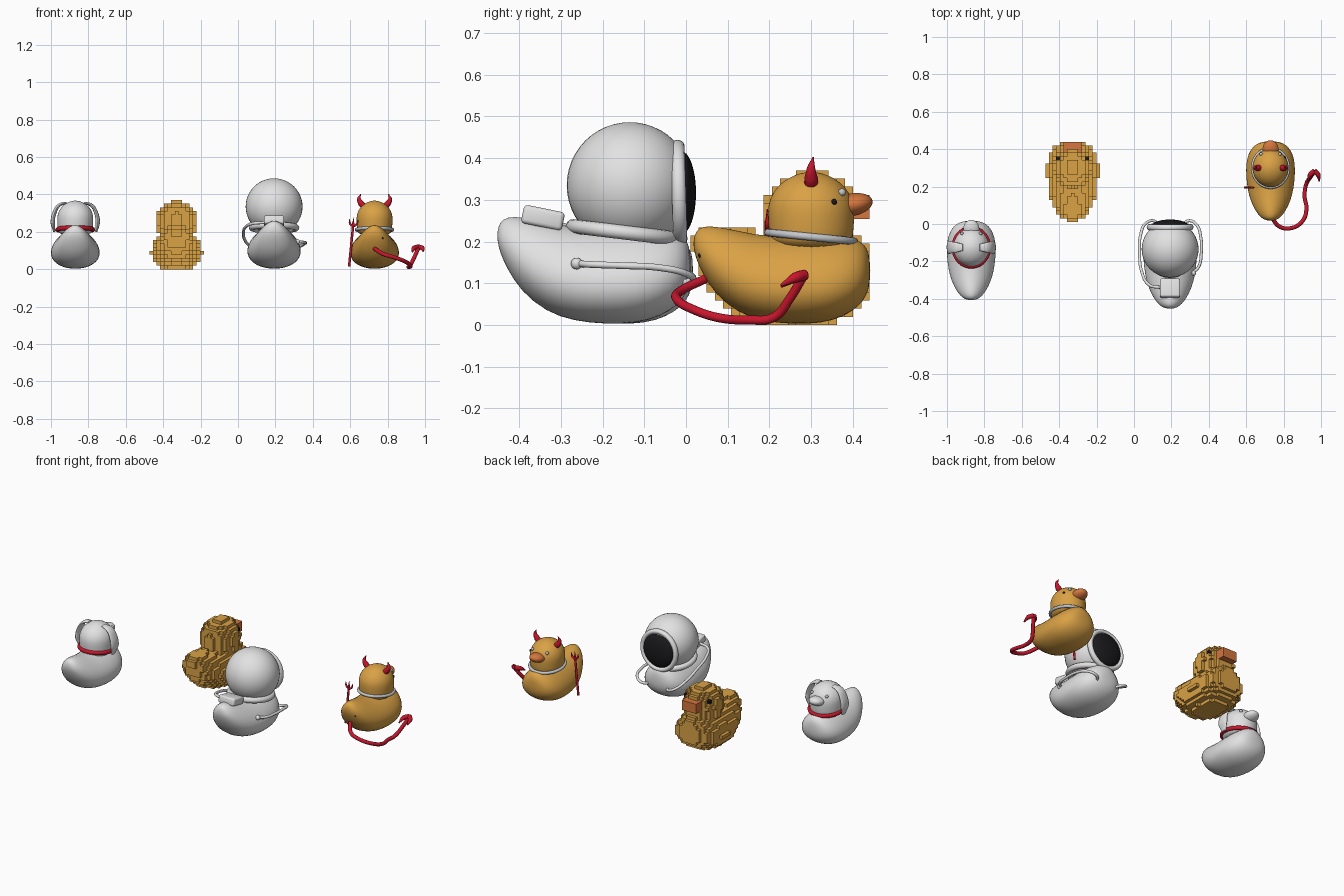
import bpy, bmesh, math
from mathutils import Vector, Matrix

if "Cube" in bpy.data.objects:
    bpy.data.objects.remove(bpy.data.objects["Cube"])


def mat(name, r, g, b):
    m = bpy.data.materials.new(name)
    m.diffuse_color = (r, g, b, 1)
    m.use_nodes = True
    m.node_tree.nodes["Principled BSDF"].inputs["Base Color"].default_value = m.diffuse_color
    return m


WHITE = mat("white", .76, .76, .76)
GOLD = mat("gold", .70, .36, .06)
RED = mat("red", .58, .008, .025)
SILVER = mat("silver", .55, .57, .6)
BLACK = mat("black", .01, .01, .012)
ORANGE = mat("orange", .66, .18, .045)

# duck body stations: y, bottom z, top z, half width
BODY = [(-.217, .185, .205, .012), (-.211, .158, .226, .036), (-.195, .122, .237, .056),
        (-.165, .073, .237, .08), (-.11, .028, .226, .106), (-.05, .008, .213, .121),
        (.02, .001, .213, .129), (.09, .003, .213, .129), (.14, .018, .212, .117),
        (.178, .042, .205, .094), (.199, .07, .188, .064), (.207, .105, .155, .025)]
# head profile: z, radius
HEAD = [(.18, .085), (.205, .1), (.23, .102), (.27, .105), (.3, .101), (.33, .084),
        (.352, .057), (.364, .027), (.367, .004)]
HEAD_Y = .065


def make(name, bm, material, smooth=True, subsurf=0):
    bmesh.ops.recalc_face_normals(bm, faces=bm.faces)
    me = bpy.data.meshes.new(name)
    bm.to_mesh(me)
    bm.free()
    ob = bpy.data.objects.new(name, me)
    bpy.context.collection.objects.link(ob)
    me.materials.append(material)
    if smooth:
        me.shade_smooth()
    if subsurf:
        mod = ob.modifiers.new("smooth", 'SUBSURF')
        mod.levels = mod.render_levels = subsurf
    return ob


def loft(name, rings, material, subsurf=1):
    bm = bmesh.new()
    rows = [[bm.verts.new(p) for p in ring] for ring in rings]
    n = len(rows[0])
    for a, b in zip(rows, rows[1:]):
        for i in range(n):
            bm.faces.new((a[i], a[(i + 1) % n], b[(i + 1) % n], b[i]))
    bm.faces.new(rows[0])
    bm.faces.new(rows[-1])
    return make(name, bm, material, True, subsurf)


def ball(name, c, size, material, rot=0):
    bm = bmesh.new()
    bmesh.ops.create_uvsphere(bm, u_segments=40, v_segments=24, radius=1)
    m = Matrix.Translation(c) @ Matrix.Rotation(rot, 4, 'X') @ Matrix.Diagonal((*size, 1))
    bmesh.ops.transform(bm, matrix=m, verts=bm.verts)
    return make(name, bm, material)


def ring(name, c, rx, ry, thick, tilt, material, flat=1):
    def circ(k):
        b = 2 * math.pi * k / 12
        return thick * math.cos(b), thick * flat * math.sin(b)
    rot = Matrix.Translation(c) @ Matrix.Rotation(tilt, 4, 'X')
    bm = bmesh.new()
    rows = []
    for i in range(56):
        a = 2 * math.pi * i / 56
        rows.append([bm.verts.new(rot @ Vector(((rx + u) * math.cos(a), (ry + u) * math.sin(a), v)))
                     for u, v in map(circ, range(12))])
    for i in range(56):
        a, b = rows[i], rows[(i + 1) % 56]
        for k in range(12):
            bm.faces.new((a[k], a[(k + 1) % 12], b[(k + 1) % 12], b[k]))
    return make(name, bm, material)


def tube(name, pts, r, material, radii=None):
    cu = bpy.data.curves.new(name, 'CURVE')
    cu.dimensions = '3D'
    cu.bevel_depth, cu.bevel_resolution, cu.resolution_u = r, 4, 8
    cu.use_fill_caps = True
    sp = cu.splines.new('BEZIER')
    sp.bezier_points.add(len(pts) - 1)
    for i, (bp, p) in enumerate(zip(sp.bezier_points, pts)):
        bp.co = p
        bp.handle_left_type = bp.handle_right_type = 'AUTO'
        bp.radius = radii[i] if radii else 1
    cu.materials.append(material)
    ob = bpy.data.objects.new(name, cu)
    bpy.context.collection.objects.link(ob)
    return ob


def body(name, x, y, s, material):
    rings = []
    for sy, lo, hi, w in BODY:
        row = []
        for i in range(32):
            a = 2 * math.pi * i / 32
            sn, cs = math.sin(a), math.cos(a)
            row.append((x + s * w * cs * (1 - .2 * sn), y + s * sy,
                        s * ((lo + hi) / 2 + (hi - lo) / 2 * sn)))
        rings.append(row)
    return loft(name + "_body", rings, material)


def head(name, x, y, material, bill):
    rings = [[(x + .93 * r * math.cos(i * math.pi / 16), y + HEAD_Y + r * math.sin(i * math.pi / 16), z)
              for i in range(32)] for z, r in HEAD]
    loft(name + "_head", rings, material)
    ball(name + "_bill", (x, y + .163, .288), (.043, .05, .027), bill, .2)
    for s in (-1, 1):
        ball(name + "_eye", (x + s * .05, y + .139, .318), (.009, .009, .009), SILVER)


# --- dog duck ---
DX, DY = -.87, -.19
body("dog_duck", DX, DY, 1, WHITE)
head("dog_duck", DX, DY, WHITE, WHITE)
ring("dog_collar", (DX, DY + HEAD_Y, .212), .096, .104, .01, -.1, RED, 1.2)
for s in (-1, 1):
    ear = tube("dog_ear", [(s * .045, 0, .355), (s * .085, 0, .343), (s * .112, 0, .3),
                           (s * .12, 0, .25), (s * .112, 0, .2)], .012, WHITE, [.5, .75, .9, 1, .5])
    ear.location = (DX, DY + HEAD_Y, 0)
    ear.scale.y = 3.1

# --- voxel duck ---
VX, VY, VS = -.328, .235, .0195


def solid(x, y, z):
    """material slot of a cell, or None when it lies outside the duck"""
    if abs(x) < .04 and .15 < y < .214 and .26 < z < .315:
        return 1
    e = .006
    r = next((b[1] + (c[1] - b[1]) * (z - b[0]) / (c[0] - b[0])
              for b, c in zip(HEAD, HEAD[1:]) if b[0] <= z <= c[0]), 0)
    if r and (x / .93) ** 2 + (y - HEAD_Y) ** 2 < (r + e) ** 2:
        return 2 if .29 < z < .31 and .11 < y < .13 and abs(x) > .06 else 0
    for b, c in zip(BODY, BODY[1:]):
        if b[0] <= y <= c[0]:
            t = (y - b[0]) / (c[0] - b[0])
            lo, hi, w = (b[k] + (c[k] - b[k]) * t for k in (1, 2, 3))
            sn = (z - (lo + hi) / 2) / ((hi - lo) / 2 + e)
            if abs(sn) < 1 and abs(x) < (w + e) * math.sqrt(1 - sn * sn) * (1 - .2 * sn):
                return 0
    return None


cells = {}
for i in range(-7, 8):
    for j in range(-12, 13):
        for k in range(20):
            v = solid(i * VS, j * VS, (k + .5) * VS)
            if v is not None:
                cells[i, j, k] = v
bm = bmesh.new()
for c, v in cells.items():
    mid = Vector((VX + c[0] * VS, VY + c[1] * VS, (c[2] + .5) * VS))
    for ax in range(3):
        for sg in (-1, 1):
            nb = list(c)
            nb[ax] += sg
            if tuple(nb) in cells:
                continue
            n, u, w = Vector(), Vector(), Vector()
            n[ax], u[(ax + 1) % 3], w[(ax + 2) % 3] = sg * VS / 2, sg * VS / 2, VS / 2
            f = bm.faces.new([bm.verts.new(mid + n + p) for p in (-u - w, u - w, u + w, w - u)])
            f.material_index = v
bmesh.ops.remove_doubles(bm, verts=bm.verts, dist=.0005)
vox = make("voxel_duck", bm, GOLD, False)
vox.data.materials.append(ORANGE)
vox.data.materials.append(BLACK)

# --- space duck ---
AX, AY = .193, -.215
body("space_duck", AX, AY, 1.095, WHITE)
ball("helmet", (AX, -.135, .335), (.152, .151, .151), WHITE)
ring("helmet_collar", (AX, -.15, .222), .118, .122, .017, -.12, WHITE)
ring("visor_rim", (AX, -.017, .317), .111, .113, .014, math.pi / 2 + .03, WHITE, 1.2)
ball("visor", (AX, -.012, .317), (.1, .036, .1), BLACK)
bm = bmesh.new()
bmesh.ops.create_cube(bm, size=1)
m = Matrix.Translation((AX, -.343, .257)) @ Matrix.Rotation(-.2, 4, 'X') @ Matrix.Diagonal((.108, .1, .045, 1))
bmesh.ops.transform(bm, matrix=m, verts=bm.verts)
bmesh.ops.bevel(bm, geom=bm.edges[:], offset=.01, segments=3, affect='EDGES', profile=.5)
make("backpack", bm, WHITE)
tube("left_hose", [(.145, -.34, .25), (.08, -.325, .245), (.04, -.25, .225), (.03, -.15, .195),
                   (.035, -.06, .16), (.065, .005, .125), (.11, .015, .105), (.135, -.02, .1)], .008, WHITE)
tube("right_hose", [(.315, -.26, .147), (.345, -.23, .145), (.36, -.15, .142), (.357, -.07, .138),
                    (.335, -.005, .125), (.29, .017, .108), (.25, -.02, .1)], .008, WHITE)
for p in ((.318, -.262, .147), (.137, -.015, .1), (.25, -.015, .1)):
    ball("hose_fitting", p, (.014, .014, .014), WHITE)

# --- devil duck ---
VDX, VDY = .73, .235
body("devil_duck", VDX, VDY, 1, GOLD)
head("devil_duck", VDX, VDY, GOLD, ORANGE)
ring("neck_ring", (VDX, VDY + HEAD_Y, .211), .096, .104, .009, -.1, SILVER)
for s in (-1, 1):
    tube("horn", [(VDX + s * .05, .3, .33), (VDX + s * .072, .3, .352), (VDX + s * .083, .3, .375),
                  (VDX + s * .074, .305, .402)], .017, RED, [1, .95, .6, .1])
    ball("chest_button", (VDX + s * .067, .418, .105), (.006, .006, .006), SILVER)
ball("cheek_mark", (VDX + .077, .355, .295), (.006, .007, .007), BLACK)
ball("tail_mark", (VDX + .042, .036, .167), (.006, .007, .007), BLACK)
tube("devil_tail", [(.73, .045, .11), (.78, -.015, .08), (.84, -.022, .062), (.9, .015, .038),
                    (.922, .08, .017), (.912, .15, .012), (.92, .21, .018), (.943, .25, .065),
                    (.965, .28, .115)], .011, RED)
for end in ((.932, .228, .092), (.99, .228, .095)):
    tube("tail_barb", [(.965, .285, .12), ((.965 + end[0]) / 2 + (end[0] - .96) * .25, .262, .113), end],
         .013, RED, [1, 1, .25])
# trident
tube("trident_shaft", [(.594, .195, .015), (.617, .195, .25)], .0065, RED)
tube("trident_side_prongs", [(.595, .195, .268), (.6, .195, .243), (.617, .195, .232),
                             (.634, .195, .241), (.642, .195, .265)], .006, RED, [.3, 1, 1, 1, .3])
tube("trident_mid_prong", [(.616, .195, .24), (.619, .195, .278)], .006, RED, [1, .2])
